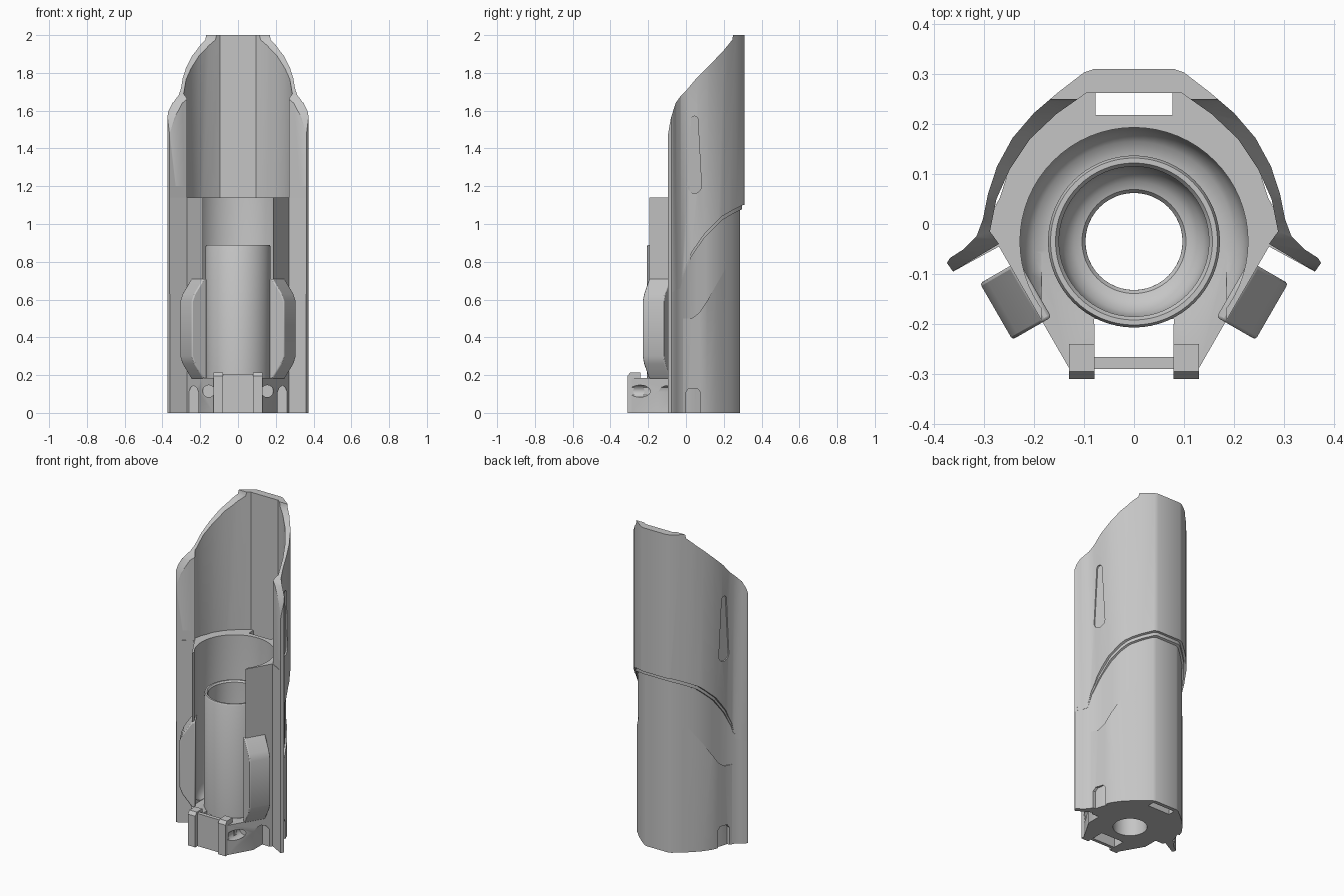
import bpy, bmesh, math
from mathutils import Vector

cube = bpy.data.objects.get("Cube")
if cube:
    bpy.data.objects.remove(cube)

grey = bpy.data.materials.new("plain grey")
grey.use_nodes = True
grey.diffuse_color = (0.56, 0.56, 0.56, 1)
grey.node_tree.nodes["Principled BSDF"].inputs["Base Color"].default_value = (0.56, 0.56, 0.56, 1)


def finish(name, bm):
    bmesh.ops.recalc_face_normals(bm, faces=bm.faces)
    mesh = bpy.data.meshes.new(name)
    bm.to_mesh(mesh)
    bm.free()
    mesh.materials.append(grey)
    ob = bpy.data.objects.new(name, mesh)
    bpy.context.collection.objects.link(ob)
    return ob


def prism(name, pts, a, b, place):
    """Extrude a flat outline from a to b; place maps (u, v, w) to a point."""
    bm = bmesh.new()
    low = [bm.verts.new(place(u, v, a)) for u, v in pts]
    top = [bm.verts.new(place(u, v, b)) for u, v in pts]
    bm.faces.new(low)
    bm.faces.new(top)
    for i in range(len(pts)):
        j = (i + 1) % len(pts)
        bm.faces.new((low[i], low[j], top[j], top[i]))
    return finish(name, bm)


def lathe(name, pts, cy=-0.035, n=64):
    """Spin a closed (radius, z) outline around the vertical barrel axis."""
    bm = bmesh.new()
    rings = []
    for k in range(n):
        a = 2 * math.pi * k / n
        rings.append([bm.verts.new((r * math.cos(a), cy + r * math.sin(a), z)) for r, z in pts])
    for k in range(n):
        p, q = rings[k], rings[(k + 1) % n]
        for i in range(len(pts)):
            j = (i + 1) % len(pts)
            bm.faces.new((p[i], p[j], q[j], q[i]))
    bmesh.ops.remove_doubles(bm, verts=bm.verts, dist=1e-5)
    return finish(name, bm)


def plan(u, v, w): return (u, v, w)       # outline in x, y
def side(u, v, w): return (w, u, v)       # outline in y, z
def front(u, v, w): return (u, w, v)      # outline in x, z


def rect(u0, u1, v0, v1): return [(u0, v0), (u1, v0), (u1, v1), (u0, v1)]


def circle(u, v, r, n=24):
    return [(u + r * math.cos(2 * math.pi * i / n), v + r * math.sin(2 * math.pi * i / n)) for i in range(n)]


def both(half): return half + [(-x, y) for x, y in reversed(half)]


def boolean(ob, cutters, op="DIFFERENCE"):
    bpy.context.view_layer.objects.active = ob
    for c in cutters:
        m = ob.modifiers.new("cut", "BOOLEAN")
        m.operation, m.object, m.solver = op, c, "EXACT"
        bpy.ops.object.modifier_apply(modifier=m.name)
        bpy.data.objects.remove(c)


def clamp(t): return max(0.0, min(1.0, t))


# Half outlines of the shell, from the back round to the flared side flap
OUTER = [(.08, .31), (.10, .303), (.152, .263), (.20, .222), (.243, .172), (.274, .115),
         (.292, .06), (.302, .01), (.315, -.025), (.34, -.05), (.368, -.068),
         (.374, -.078), (.362, -.095)]
INNER = [(.27, -.04), (.288, -.015), (.275, .05), (.248, .11), (.208, .17), (.155, .22), (.095, .262)]


def outer(shrink, fade=0.0):
    """Outer outline drawn inwards at the back and fading out at the flaps."""
    out = []
    for x, y in OUTER:
        s = shrink + fade * clamp((y - .1) / .1)
        s *= .04 + .96 * clamp((y + .02) / .08)
        d = Vector((x, y + .035)).normalized()
        out.append((x - s * d.x, y - s) if y > .3 else (x - s * d.x, y - s * d.y))
    return out


def shell(name, shrink, region, fade=0.0):
    ob = prism(name, both(outer(shrink, fade) + INNER), 0, 2, plan)
    boolean(ob, [prism("region", region, -.6, .6, side)], "INTERSECT")
    return ob


# Upper shell with the swept top rim and a stepped lower edge
TOP = [(-.2, 1.3), (-.1, 1.4), (-.094, 1.48), (-.08, 1.56), (-.055, 1.64), (-.03, 1.675), (0, 1.705),
       (.05, 1.765), (.12, 1.835), (.2, 1.92), (.245, 1.975), (.265, 2.1), (.4, 2.1)]
STEP = [(.4, 1.11), (.3, 1.1), (.25, 1.075), (.19, 1.04), (.1, .95), (.03, .85), (-.01, .76), (-.03, .68), (-.2, .6)]
upper = shell("upper_shell", 0, TOP + STEP)
lip = shell("shell_step", .013, [(-.2, 1.2), (.4, 1.2)] + [(y, z - .02) for y, z in STEP])

# Lower side bulge below the diagonal ledge
bulge = shell("side_bulge", .012, [(-.015, -.1), (-.015, .5), (.03, .5), (.07, .53), (.11, .59),
                                   (.225, .79), (.24, .77), (.24, -.1)], .013)

# Solid body with the barrel bore, front opening and slots
body = prism("body", both(outer(.025) + [(.27, -.045), (.13, -.288)]), 0, 1.14, plan)
bore = [(0, .18), (.172, .18), (.2, .19), (.218, .21), (.228, .25), (.228, 1.3), (0, 1.3)]
# The spun cutter uses a hair-thin centre so that its outline stays closed
boolean(body, [
    prism("opening", rect(-.185, .185, -.4, -.06), .185, 1.3, plan),
    lathe("bore_cut", [(max(r, 1e-7), z) for r, z in bore]),
    prism("hole", circle(0, -.035, .097, 48), -.1, .4, plan),
    prism("back_slot", rect(-.077, .077, .218, .262), -.1, 1.3, plan),
    prism("front_slot", rect(-.08, .08, -.268, -.19), -.1, .4, plan),
])
arch = [(.21, -.1), (.26, -.1), (.26, .11), (.25, .135), (.235, .145), (.22, .135), (.21, .11)]
for s in (1, -1):
    boolean(body, [
        prism("pin_hole", circle(s * .155, .115, .032), -.4, -.16, front),
        prism("arch", [(s * x, z) for x, z in arch], -.3, -.06, front),
    ])

# Teardrop recesses and bottom notches on the sides
drop = ([(.045 + .037 * math.cos(a), 1.2 + .037 * math.sin(a)) for a in
         [math.pi + math.pi * i / 10 for i in range(11)]] +
        [(.045 + .018 * math.cos(a), 1.553 + .018 * math.sin(a)) for a in
         [math.pi * i / 10 for i in range(11)]])
notch = [(0, -.1), (.075, -.1), (.075, .11), (.06, .13), (.015, .13), (0, .11)]
for s in (1, -1):
    def slanted(u, v, w): return (s * (w - .28 * (u - .045)), u, v)
    boolean(upper, [prism("drop", drop, .286, .4, slanted)])
    for ob in (bulge, body):
        boolean(ob, [prism("notch", notch, .272, .4, slanted)])

# Inner tube with a rounded floor
tube = lathe("inner_tube", [(.097, .17), (.172, .17), (.172, .88), (.167, .89), (.157, .89), (.15, .88),
                            (.15, .26), (.14, .225), (.12, .205), (.104, .2), (.097, .19)])

parts = [upper, lip, bulge, body, tube]

# Side clips on the slanted front faces
clip = [(-.02, .18), (0, .18), (.055, .26), (.07, .3), (.07, .59), (.055, .63), (0, .71), (-.02, .71)]
for s, label in ((1, "left"), (-1, "right")):
    def tilted(u, v, w): return (s * (.215 + .866 * u + .5 * w), -.14 - .5 * u + .866 * w, v)
    ob = prism(label + "_clip", clip, -.065, .065, tilted)
    m = ob.modifiers.new("bevel", "BEVEL")
    m.width, m.segments, m.limit_method = .006, 2, "ANGLE"
    parts.append(ob)

# Hinge lugs with a cross hole, joined by a front bar
lug = [(-.31, 0), (-.31, .195), (-.295, .215), (-.24, .215), (-.24, .185), (-.2, .185), (-.2, 0)]
for s, label in ((1, "left"), (-1, "right")):
    ob = prism(label + "_hinge_lug", lug, s * .079, s * .13, side)
    boolean(ob, [prism("hinge_hole", circle(-.25, .115, .03), -.3, .3, side)])
    parts.append(ob)
parts.append(prism("hinge_bar", rect(-.08, .08, .165, .205), -.29, -.266, front))

for ob in parts:
    bpy.ops.object.select_all(action="DESELECT")
    ob.select_set(True)
    bpy.context.view_layer.objects.active = ob
    bpy.ops.object.shade_smooth_by_angle(angle=math.radians(32))
